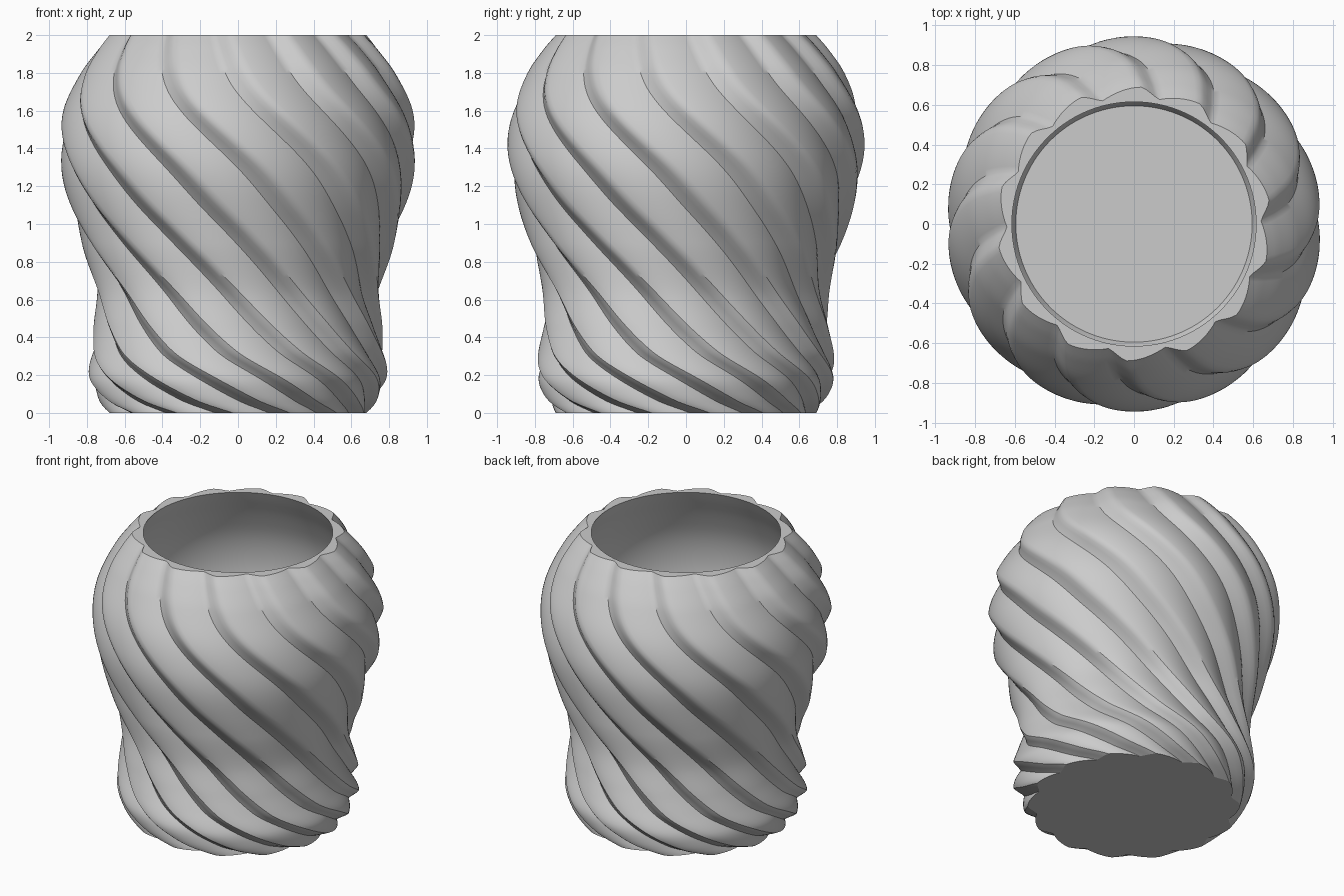
import bpy, bmesh
from math import sin, cos, pi, radians

cube = bpy.data.objects.get("Cube")
if cube:
    bpy.data.objects.remove(cube, do_unlink=True)

LOBES = 14
PER_LOBE = 12
SEGMENTS = LOBES * PER_LOBE
RINGS = 100
HEIGHT = 2.0

# (height, radius) of the ridge crests
CREST = [(0, .69), (.08, .745), (.2, .79), (.45, .765), (.65, .76), (.9, .83),
         (1.2, .92), (1.4, .945), (1.6, .925), (1.8, .84), (1.93, .75), (2, .69)]
# (height, degrees) turn of the ridges around the body
TWIST = [(0, 152), (.06, 138), (.2, 118), (.33, 102), (.65, 77), (1.05, 49),
         (1.3, 34), (1.7, 8), (2, -3)]
# (height, radius) of the plain inside wall, from floor to rim
INSIDE = [(.06, .595), (.1, .615), (.2, .67), (.45, .65), (.65, .645), (.9, .71),
          (1.2, .8), (1.4, .825), (1.6, .8), (1.8, .72), (1.93, .65), (2, .615)]


def smooth_lookup(points, z):
    """Cubic curve through the points, read at height z."""
    n = len(points)

    def slope(i):
        a, b = points[max(i - 1, 0)], points[min(i + 1, n - 1)]
        return (b[1] - a[1]) / (b[0] - a[0])

    i = 0
    while i < n - 2 and z > points[i + 1][0]:
        i += 1
    (z0, v0), (z1, v1) = points[i], points[i + 1]
    h = z1 - z0
    t = min(max((z - z0) / h, 0), 1)
    return ((2 * t**3 - 3 * t**2 + 1) * v0 + (t**3 - 2 * t**2 + t) * h * slope(i)
            + (3 * t**2 - 2 * t**3) * v1 + (t**3 - t**2) * h * slope(i + 1))


def groove(k):
    """0 on a crest, 1 in a valley: a long rounded back, then a short steep wall."""
    f = (k % PER_LOBE) / PER_LOBE
    valley = 2 / 3
    if f < valley:
        return (f / valley) ** 1.5
    s = (1 - f) / (1 - valley)
    return 0.5 * s + 0.5 * s * s * (3 - 2 * s)


def ring(bm, z, radius, turn, depth=0.0):
    verts = []
    for k in range(SEGMENTS):
        a = 2 * pi * k / SEGMENTS + radians(turn - 90)
        r = radius - depth * groove(k)
        verts.append(bm.verts.new((r * cos(a), r * sin(a), z)))
    return verts


# Vase: twisted fluted outside, flat rim, smooth inside
bm = bmesh.new()
loops = []
for i in range(RINGS + 1):
    z = HEIGHT * i / RINGS
    depth = 0.05 + 0.01 * sin(pi * z / HEIGHT)
    loops.append(ring(bm, z, smooth_lookup(CREST, z), smooth_lookup(TWIST, z), depth))

floor_z = INSIDE[0][0]
for i in range(41):
    z = HEIGHT - (HEIGHT - floor_z) * i / 40
    loops.append(ring(bm, z, smooth_lookup(INSIDE, z), TWIST[-1][1]))

for low, high in zip(loops, loops[1:]):
    for k in range(SEGMENTS):
        j = (k + 1) % SEGMENTS
        bm.faces.new((low[k], low[j], high[j], high[k]))

# Flat base and floor with sharp borders
for verts in (loops[0][::-1], loops[-1]):
    for edge in bm.faces.new(verts).edges:
        edge.smooth = False
bmesh.ops.recalc_face_normals(bm, faces=bm.faces[:])

mesh = bpy.data.meshes.new("fluted_vase")
bm.to_mesh(mesh)
bm.free()
vase = bpy.data.objects.new("fluted_vase", mesh)
bpy.context.collection.objects.link(vase)

# Plain grey finish
grey = bpy.data.materials.new("light_grey")
grey.use_nodes = True
colour = (0.6, 0.6, 0.6, 1)
grey.diffuse_color = colour
for node in grey.node_tree.nodes:
    if node.type == 'BSDF_PRINCIPLED':
        node.inputs["Base Color"].default_value = colour
mesh.materials.append(grey)

bpy.ops.object.select_all(action='DESELECT')
vase.select_set(True)
bpy.context.view_layer.objects.active = vase
bpy.ops.object.shade_smooth_by_angle(angle=radians(35), keep_sharp_edges=True)
